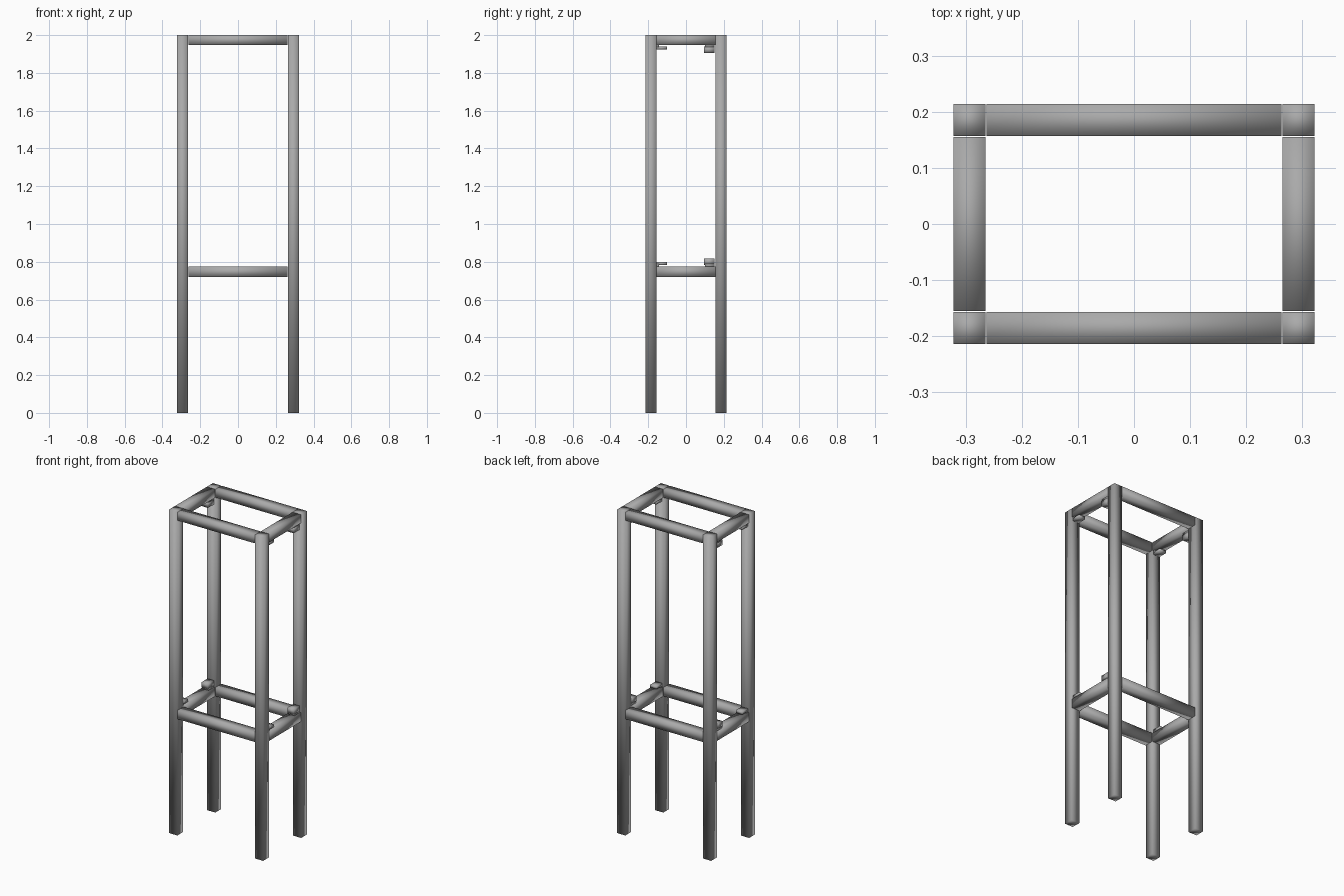
import bpy
import bmesh
from mathutils import Vector

default_cube = bpy.data.objects.get("Cube")
if default_cube:
    bpy.data.objects.remove(default_cube, do_unlink=True)

# Single neutral paint
grey = bpy.data.materials.new("neutral_grey")
grey.use_nodes = True
colour = (0.4, 0.4, 0.4, 1)
grey.diffuse_color = colour
grey.node_tree.nodes["Principled BSDF"].inputs["Base Color"].default_value = colour


def box(name, low, high):
    """Softly shaded box between two opposite corners."""
    low, high = Vector(low), Vector(high)
    centre, size = (low + high) / 2, high - low
    bm = bmesh.new()
    bmesh.ops.create_cube(bm, size=1)
    bmesh.ops.scale(bm, vec=[abs(s) for s in size], verts=bm.verts)
    for face in bm.faces:
        face.smooth = True
    mesh = bpy.data.meshes.new(name)
    bm.to_mesh(mesh)
    bm.free()
    mesh.materials.append(grey)
    obj = bpy.data.objects.new(name, mesh)
    obj.location = centre
    bpy.context.collection.objects.link(obj)
    return obj


HALF_X, HALF_Y, HEIGHT = 0.322, 0.214, 2.0
BAR = 0.057
GAP = 0.002
IN_X, IN_Y = HALF_X - BAR, HALF_Y - BAR
SIDES = (("left", 1), ("right", -1))
ENDS = (("front", -1), ("back", 1))

# Corner posts
for side, sx in SIDES:
    for end, sy in ENDS:
        box(f"{end}_{side}_post", (sx * IN_X, sy * IN_Y, 0),
            (sx * HALF_X, sy * HALF_Y, HEIGHT))

# Upper and lower rings of rails; clips sit on the inner face of each ring
for level, low, high, inner, direction in (
        ("upper", 1.948, HEIGHT, 1.948, -1),
        ("lower", 0.72, 0.775, 0.775, 1)):
    for end, sy in ENDS:
        box(f"{level}_{end}_rail", (GAP - IN_X, sy * IN_Y, low),
            (IN_X - GAP, sy * HALF_Y, high))
    for side, sx in SIDES:
        box(f"{level}_{side}_rail", (sx * IN_X, GAP - IN_Y, low),
            (sx * HALF_X, IN_Y - GAP, high))

        # Small corner clips: thin plate at the front, taller block at the back
        def clip(name, y0, y1, z0, z1):
            box(f"{level}_{side}_{name}",
                (sx * 0.272, y0, inner + direction * z0),
                (sx * 0.315, y1, inner + direction * z1))

        clip("front_clip_foot", -0.155, -0.143, 0, 0.012)
        clip("front_clip_plate", -0.155, -0.1, 0.007, 0.024)
        clip("back_clip_foot", 0.1, 0.15, 0, 0.012)
        clip("back_clip_block", 0.094, 0.152, 0.009, 0.042)
